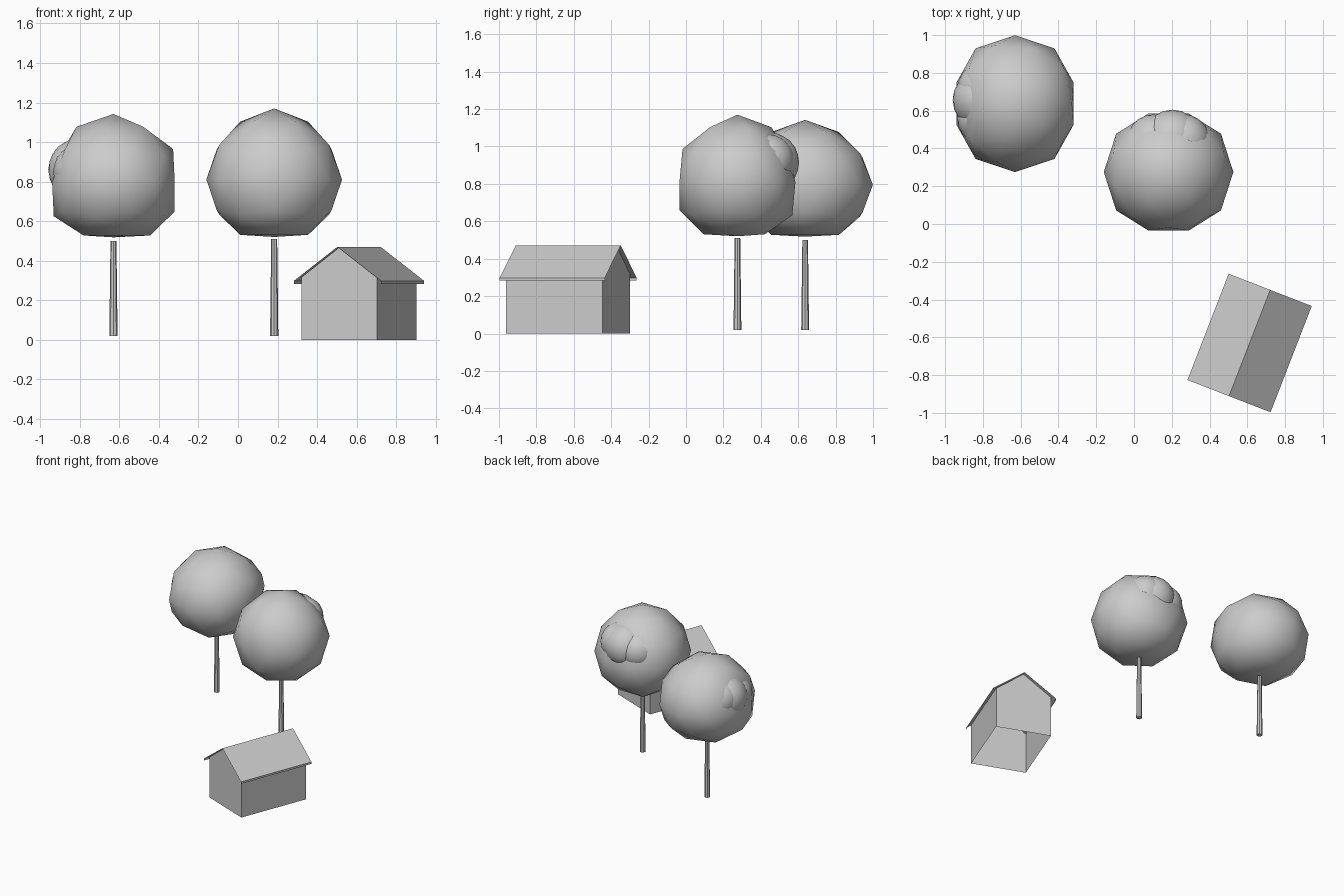
import bpy, bmesh, math
from mathutils import Matrix, Vector

if "Cube" in bpy.data.objects:
    bpy.data.objects.remove(bpy.data.objects["Cube"])


def make_object(name, bm, loc=(0, 0, 0), rot=0, smooth=None):
    mesh = bpy.data.meshes.new(name)
    bm.to_mesh(mesh)
    bm.free()
    ob = bpy.data.objects.new(name, mesh)
    bpy.context.collection.objects.link(ob)
    ob.location = loc
    ob.rotation_euler.z = rot
    if smooth:
        bpy.ops.object.select_all(action='DESELECT')
        ob.select_set(True)
        bpy.context.view_layer.objects.active = ob
        bpy.ops.object.shade_smooth_by_angle(angle=math.radians(smooth))
    return ob


def prism(profile, length, caps=True, skip=()):
    """Extrude an (x, z) profile along y, leaving out the sides listed in skip."""
    bm = bmesh.new()
    rings = [[bm.verts.new((x, y, z)) for x, z in profile]
             for y in (-length / 2, length / 2)]
    n = len(profile)
    for i in range(n):
        if i not in skip:
            j = (i + 1) % n
            bm.faces.new((rings[0][i], rings[0][j], rings[1][j], rings[1][i]))
    if caps:
        for r in rings:
            bm.faces.new(r)
    bmesh.ops.recalc_face_normals(bm, faces=bm.faces)
    return bm


# house: open-bottomed gabled walls and a thin overhanging roof with eave edges
house_at, house_turn = (0.612, -0.63, 0), math.radians(-21.2)
walls = [(-0.205, 0), (0.205, 0), (0.205, 0.316), (0, 0.467), (-0.205, 0.316)]
make_object("house_walls", prism(walls, 0.553, skip=(0, 2, 3)), house_at, house_turn)
roof = [(-0.236, 0.283), (-0.236, 0.298), (0, 0.47), (0.236, 0.298), (0.236, 0.283)]
make_object("house_roof", prism(roof, 0.603, caps=False, skip=(4,)), house_at, house_turn)


def tree(tag, loc, turn, size, trunk_top, clump_drop):
    # slim tapered trunk
    bm = bmesh.new()
    h = trunk_top - 0.02
    bmesh.ops.create_cone(bm, cap_ends=True, segments=8, radius1=0.021,
                          radius2=0.015, depth=h)
    make_object("trunk_" + tag, bm, (loc[0], loc[1], 0.02 + h / 2), turn, 40)

    # faceted crown, sagging a little and flattened in front, behind and below
    bm = bmesh.new()
    bmesh.ops.create_icosphere(bm, subdivisions=2, radius=1,
                               matrix=Matrix.Rotation(math.pi / 2, 4, 'Z'))
    sx, sy, sz = size
    for v in bm.verts:
        x, y, z = v.co
        sag = 0.035 * math.sqrt(max(0, 1 - z * z))
        low = 1.07 if z < -0.1 else 1
        back = 0.27 if z > 0.1 else 0.31
        v.co = Vector((x * sx, max(-0.31, min(back, y * sy)),
                       max(-sz, z * sz * low - sag)))
    make_object("crown_" + tag, bm, loc, turn, 60)

    # rounded leaf clump showing through the back of the crown
    bm = bmesh.new()
    for x, y, z, r in ((-0.08, 0.165, 0.06, 0.14), (0.02, 0.17, 0.07, 0.16),
                       (0.08, 0.165, 0.08, 0.14)):
        bmesh.ops.create_icosphere(bm, subdivisions=3, radius=r,
                                   matrix=Matrix.Translation((x, y, z - clump_drop)))
    make_object("leaf_clump_" + tag, bm, loc, turn, 60)


tree("right", (0.183, 0.275, 0.845), 0, (0.343, 0.345, 0.325), 0.51, 0)
tree("left", (-0.63, 0.637, 0.83), math.pi / 2, (0.362, 0.355, 0.312), 0.50, 0.04)
